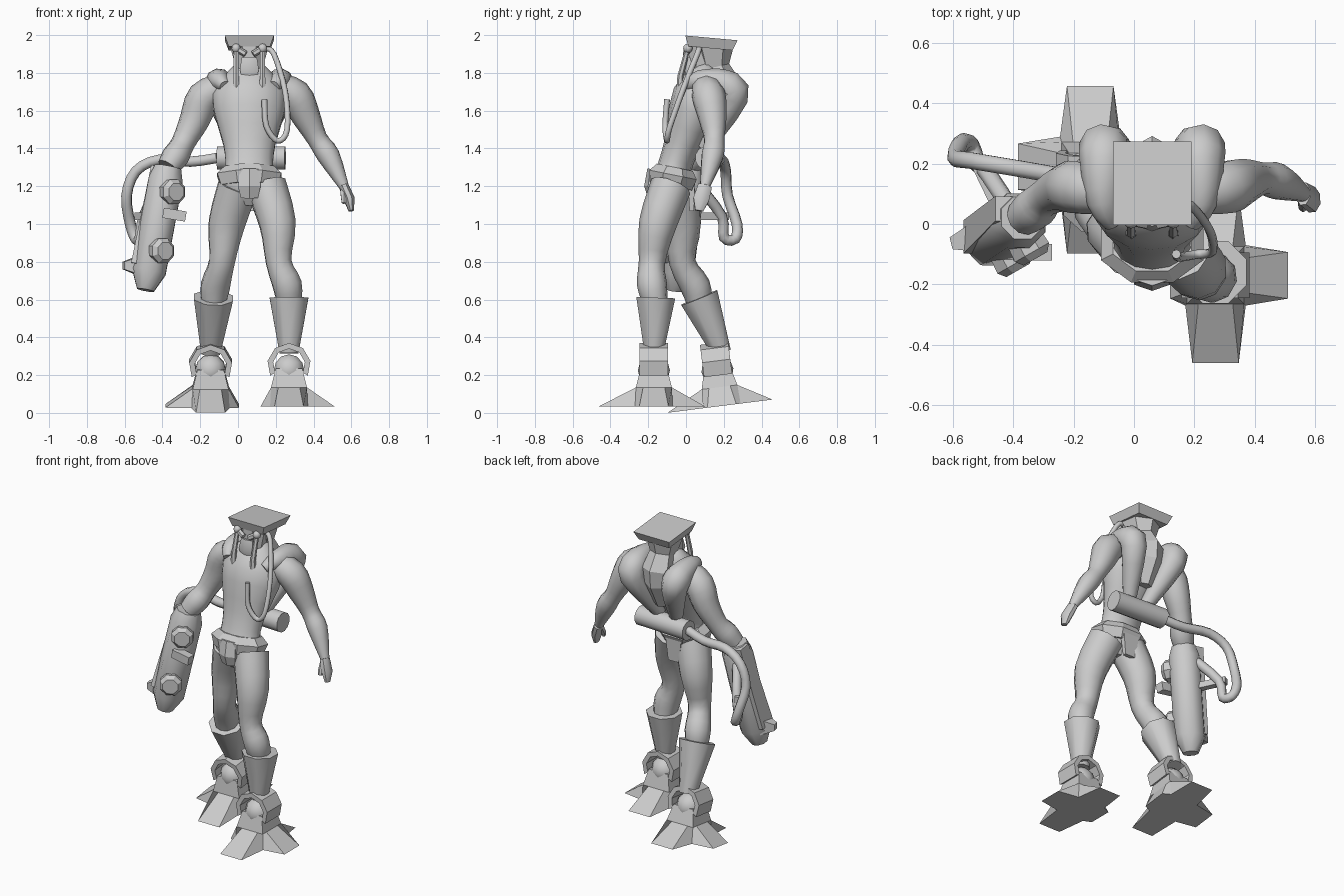
import bpy, bmesh, math
from mathutils import Vector, Matrix

default_cube = bpy.data.objects.get("Cube")
if default_cube:
    bpy.data.objects.remove(default_cube)

grey = bpy.data.materials.new("plain grey")
grey.use_nodes = True
grey.diffuse_color = (.6, .6, .6, 1)
grey.node_tree.nodes["Principled BSDF"].inputs["Base Color"].default_value = grey.diffuse_color


def vec(x, y, z):
    return Vector((x, y, z))


def centre(y, z, offset=0):
    """A point on the body's middle plane, or beside it."""
    return vec(.06 + offset, y, z)


def add_object(name, bm, smooth, place=None):
    bmesh.ops.recalc_face_normals(bm, faces=bm.faces)
    mesh = bpy.data.meshes.new(name)
    bm.to_mesh(mesh)
    bm.free()
    mesh.materials.append(grey)
    if place:
        mesh.transform(place)
    obj = bpy.data.objects.new(name, mesh)
    bpy.context.collection.objects.link(obj)
    if smooth:
        bpy.ops.object.select_all(action='DESELECT')
        obj.select_set(True)
        bpy.context.view_layer.objects.active = obj
        bpy.ops.object.shade_smooth_by_angle(angle=math.radians(50))


def skin(rings):
    """Bridge equal rings of points and close both ends."""
    bm = bmesh.new()
    rings = [[bm.verts.new(point) for point in ring] for ring in rings]
    for lower, upper in zip(rings, rings[1:]):
        for i in range(len(lower)):
            bm.faces.new((lower[i - 1], lower[i], upper[i], upper[i - 1]))
    bm.faces.new(rings[0])
    bm.faces.new(rings[-1])
    return bm


def refine(values, steps):
    """Hermite interpolation of a list of vectors or numbers."""
    padded = [values[0], *values, values[-1]]
    result = []
    for before, start, end, after in zip(padded, padded[1:], padded[2:], padded[3:]):
        for k in range(steps):
            t = k / steps
            blend = t * t * (3 - 2 * t)
            leave = t * (1 - t) * (1 - t) / 2
            arrive = t * t * (t - 1) / 2
            result.append(start * (1 - blend) + end * blend
                          + (end - before) * leave + (after - start) * arrive)
    return result + [values[-1]]


def tube(name, points, radii, depth=1, sides=10, steps=1, smooth=True):
    """Sweep an ellipse along points; depth is its second radius over its first."""
    if not isinstance(radii, list):
        radii = [radii] * len(points)
    points, radii = refine(points, steps), refine(radii, steps)
    first = (points[1] - points[0]).normalized()
    across = vec(1, 0, 0) if abs(first.x) < .8 else vec(0, 1, 0)
    flat_grow = 1 / math.cos(math.pi / sides) if sides < 9 else 1
    rings = []
    for i, (point, radius) in enumerate(zip(points, radii)):
        along = (points[min(i + 1, len(points) - 1)] - points[max(i - 1, 0)]).normalized()
        across = (across - along * across.dot(along)).normalized()
        other = along.cross(across) * depth
        angles = [math.tau * (k + .5) / sides for k in range(sides)]
        rings.append([point + (across * math.cos(a) + other * math.sin(a)) * radius * flat_grow
                      for a in angles])
    add_object(name, skin(rings), smooth)


def block(name, points, radii, depth=1, sides=4):
    tube(name, points, radii, depth, sides, smooth=False)


def ball(name, position, radius, place=None):
    bm = bmesh.new()
    bmesh.ops.create_uvsphere(bm, u_segments=10, v_segments=6, radius=radius,
                              matrix=Matrix.Translation(position))
    add_object(name, bm, True, place)


# Torso, belt and loincloth
pelvis, waist = centre(-.08, 1.2), centre(-.06, 1.3)
belly, chest, neck = centre(-.02, 1.42), centre(.07, 1.68), centre(.11, 1.85)
tube("torso", [centre(-.08, 1.1), pelvis, waist, belly, chest, neck], [.08, .15, .13, .14, .2, .07], .7, 14, 3)
block("belt", [pelvis, pelvis.lerp(waist, .6), waist], [.15, .17, .13], .75, 8)
block("front_pouch", [centre(-.17, 1.14), centre(-.18, 1.2), centre(-.17, 1.29)], [.045, .06, .05], .6, 6)
block("rear_flap", [centre(.03, 1.07), centre(.03, 1.25)], [.04, .06], .3)

# Spine guard, head and flat hat
block("spine_guard", [centre(.16, 1.5), centre(.19, 1.65), centre(.19, 1.73), centre(.15, 1.83), centre(.14, 1.94)],
      [.04, .08, .09, .07, .1], 1, 6)
block("flat_hat", [centre(.13, 1.93), centre(.135, 1.985)], [.11, .13], 1.07)
block("head", [centre(.07, 1.76), centre(.1, 1.95)], [.06, .09], .95, 8)
tube("snout", [centre(.02, 1.77), centre(.01, 1.82), centre(.02, 1.88)], [.04, .05, .04], .6, 6)

# Paired face parts and padded shoulder straps
for side, sign in (("left", 1), ("right", -1)):
    eye = centre(.01, 1.93, sign * .07)
    chin_level = eye - vec(0, .04, .15)
    ball(side + "_eye", eye, .025)
    tube(side + "_brow", [centre(0, 1.9, sign * .02), eye], .015, sides=6)
    tube(side + "_mouth_tube", [eye, chin_level, chin_level - vec(0, 0, .07)], [.012, .014, .018], sides=6)
    strap = [centre(0, 1.73, sign * .13), centre(.07, 1.76, sign * .16), centre(.2, 1.74, sign * .16),
             centre(.25, 1.67, sign * .15), centre(.1, 1.4, sign * .06)]
    tube(side + "_shoulder_strap", strap, [.03, .055, .08, .08, .04], steps=3)

# Breathing hose looping over the chest
tube("chest_hose", [vec(.14, .07, 1.93), vec(.19, .06, 1.9), vec(.25, -.02, 1.7), vec(.26, -.09, 1.5),
                    vec(.21, -.1, 1.44), vec(.15, -.11, 1.52), vec(.14, -.1, 1.66)], .014, sides=8, steps=4)

# Arms
wrist = vec(.56, .1, 1.2)
knuckles = wrist + vec(.03, -.02, -.07)
tube("left_arm", [vec(.2, .1, 1.73), vec(.3, .12, 1.68), vec(.36, .14, 1.57), vec(.42, .15, 1.45),
                  vec(.48, .14, 1.36), wrist], [.07, .09, .077, .055, .06, .027], steps=3)
tube("left_hand", [wrist, knuckles, knuckles + vec(.01, -.01, -.06)], [.025, .028, .014], 1.5, 8)
tube("left_thumb", [wrist, wrist - vec(0, .04, .06), wrist - vec(0, .05, .09)], [.02, .015, .01], sides=6)

muzzle_top, muzzle_tip = vec(-.37, .02, 1.3), vec(-.49, -.06, .65)
tube("right_arm", [vec(-.08, .1, 1.73), vec(-.18, .12, 1.67), vec(-.23, .12, 1.55), vec(-.29, .09, 1.43),
                   vec(-.33, .05, 1.36), muzzle_top], [.07, .09, .08, .063, .072, .06], steps=3)


# Arm cannon with knobs, handle and side panel
def on_cannon(t):
    return muzzle_top.lerp(muzzle_tip, t)


outward = vec(.04, -.07, 0)
tube("cannon_body", [on_cannon(t) for t in (0, .1, .85, 1)], [.07, .09, .09, .045], sides=8)
for name, t in (("upper_knob", .2), ("lower_knob", .68)):
    base = on_cannon(t)
    block(name, [base + outward * s for s in (.6, 1.4, 1.7)], [.06, .065, .045], 1, 8)
grip = on_cannon(.37) + outward * 1.2
block("cannon_handle", [grip - vec(.03, 0, 0), grip + vec(.09, 0, -.02)], .027)
hook = on_cannon(.8) - vec(.06, 0, 0)
block("cannon_side_panel", [muzzle_top + vec(-.06, .03, 0), hook], [.03, .04], 1.4)
block("cannon_hook", [hook, hook - vec(.08, .02, 0)], [.05, .02])
block("hose_bracket", [on_cannon(.4), vec(-.53, .22, 1.04)], .02)

# Waist tank and its feed hose
tank_end = vec(-.11, .13, 1.35)
tube("waist_tank", [tank_end, tank_end + vec(.36, -.02, 0)], .063, sides=12)
tube("feed_hose", [tank_end, vec(-.25, .16, 1.33), vec(-.42, .19, 1.34), vec(-.54, .21, 1.28), vec(-.59, .22, 1.15),
                   vec(-.57, .27, 1), vec(-.54, .26, .92), vec(-.52, .2, .93), vec(-.5, .19, 1.04),
                   vec(-.42, .07, 1.2)], .027, sides=8, steps=3)


# Cross-shaped foot with ankle ball and arched cuff
def foot(side, place):
    rings = []
    for height, spread in ((0, .1), (.1, .095), (.2, .07)):
        ring = []
        for turn, reach in enumerate((.24, .27, .15, .29)):
            ahead = Matrix.Rotation(turn * math.pi / 2, 3, 'Z') @ vec(1, 0, 0)
            beside = vec(-ahead.y, ahead.x, 0)
            rise = vec(0, 0, height)
            tip = spread if height else reach
            half_width = spread * .6 if height else .077
            ring += [ahead * tip - beside * half_width + rise,
                     ahead * tip + beside * half_width + rise,
                     (ahead + beside) * spread + rise]
        rings.append(ring)
    add_object(side + "_foot", skin(rings), False, place)
    ball(side + "_ankle_ball", vec(0, 0, .19), .085, place)
    sweep = [math.radians(a) for a in range(-30, 211, 40)]
    arch = [(.115, a) for a in sweep] + [(.085, a) for a in reversed(sweep)]
    cuff = [[vec(r * math.cos(a), y, .22 + r * math.sin(a)) for r, a in arch] for y in (-.075, .075)]
    add_object(side + "_ankle_cuff", skin(cuff), False, place)


# Legs and flared boots
def leg(side, joints, heel, mirror, tilt):
    tube(side + "_leg", joints, [.11, .1, .07, .08, .065], steps=3)
    tube(side + "_boot", [heel + vec(0, 0, .28), joints[-1] + vec(0, 0, .03)], [.05, .103], sides=8)
    foot(side, Matrix.Translation(heel) @ Matrix.Rotation(tilt, 4, 'X') @ Matrix.Diagonal((mirror, 1, 1, 1)))


leg("left", [vec(.15, -.08, 1.2), vec(.21, -.15, 1), vec(.215, -.18, .8), vec(.26, -.18, .68), vec(.27, -.16, .58)],
    vec(.27, -.17, .035), 1, 0)
leg("right", [vec(0, -.07, 1.2), vec(-.06, -.02, 1), vec(-.085, -.02, .8), vec(-.12, .05, .67), vec(-.13, .07, .58)],
    vec(-.145, .19, .037), -1, .125)
